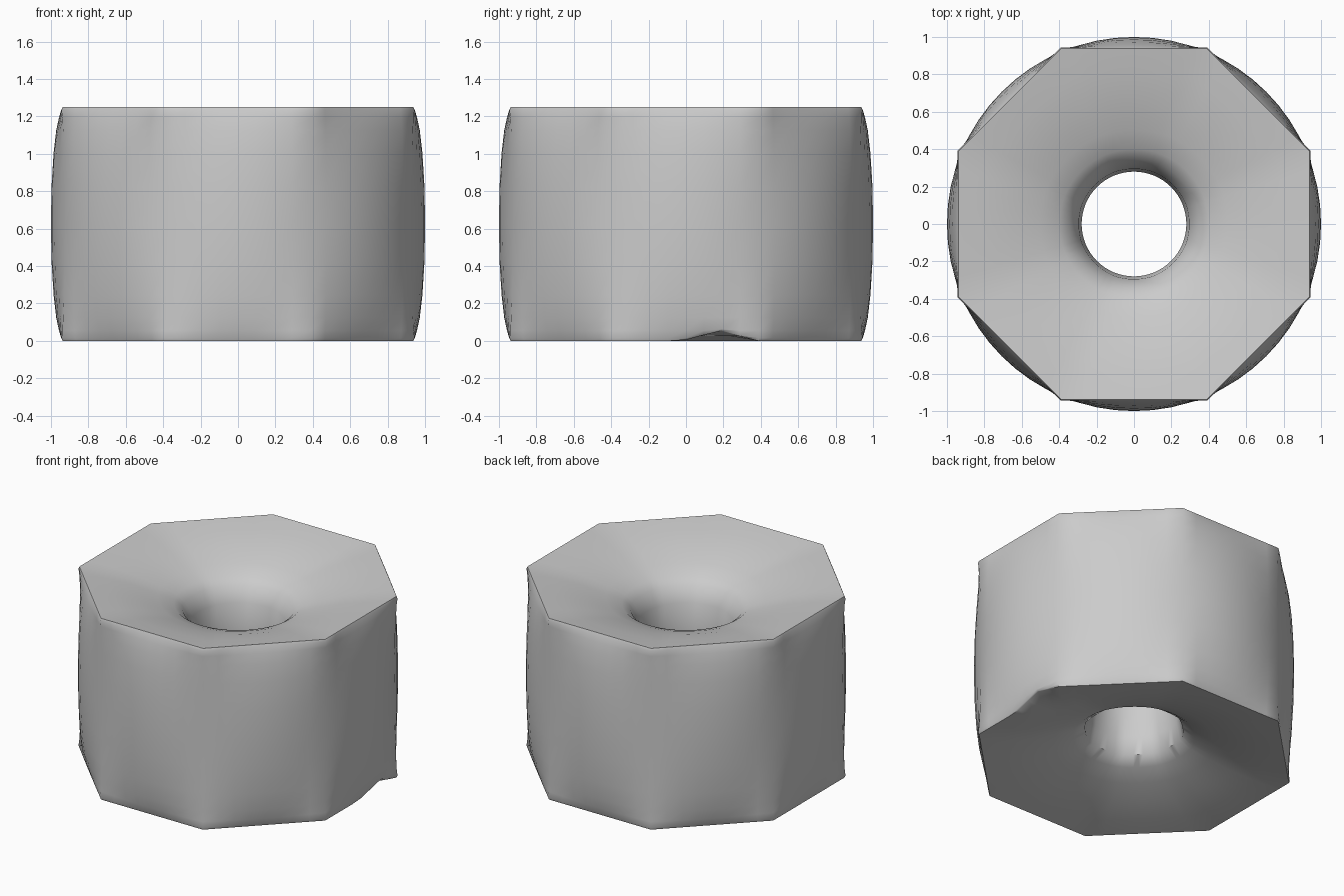
import bpy, bmesh, math

if "Cube" in bpy.data.objects:
    bpy.data.objects.remove(bpy.data.objects["Cube"])

SEGMENTS = 64
# Closed profile: (flat-side radius, height, octagon amount), outer wall then dish, bore, lower dish
HALF_WALL = [(1.0, 0.0, 0.0), (0.997, 0.20, 0.06), (0.986, 0.38, 0.25),
             (0.972, 0.50, 0.5), (0.957, 0.57, 0.75), (0.945, 0.61, 0.98), (0.938, 0.625, 1.0)]
DISH = [(0.80, 0.600, 0.75), (0.65, 0.565, 0.4), (0.50, 0.515, 0.15)]
MID = 0.625


def flip(points):
    return [(r, -z, o) for r, z, o in reversed(points)]


upper = DISH + [(0.40, 0.475, 0.0), (0.345, 0.435, 0.3), (0.295, 0.34, 0.1), (0.28, 0.15, 0.0)]
lower = [(0.28, -0.15, 0.0), (0.285, -0.30, 0.2), (0.305, -0.42, 0.5), (0.38, -0.47, 0.1)] + flip(DISH)
profile = HALF_WALL + upper + lower + flip(HALF_WALL[1:])


def ring_radius(r, octagon, angle):
    a = (angle + math.pi / 8) % (math.pi / 4) - math.pi / 8
    return r * ((1 - octagon) + octagon / math.cos(a))


# Octagonal body with bulging sides, dished ends and a flared bore
bm = bmesh.new()
rings = []
for r, z, octagon in profile:
    ring = []
    for i in range(SEGMENTS):
        t = 2 * math.pi * i / SEGMENTS
        rr = ring_radius(r, octagon, t)
        x, y, h = rr * math.cos(t), rr * math.sin(t), z + MID
        # Small chip in the lower right edge
        if x > 0.92 and h < 0.06:
            chip = 0.055 * max(0.0, 1 - abs(y - 0.18) / 0.2)
            h = max(h, chip + 0.2 * h)
        ring.append(bm.verts.new((x, y, h)))
    rings.append(ring)

for k, ring in enumerate(rings):
    after = rings[(k + 1) % len(rings)]
    for i in range(SEGMENTS):
        j = (i + 1) % SEGMENTS
        bm.faces.new((ring[i], ring[j], after[j], after[i]))
bmesh.ops.recalc_face_normals(bm, faces=bm.faces[:])

mesh = bpy.data.meshes.new("octagonal_body")
bm.to_mesh(mesh)
bm.free()
body = bpy.data.objects.new("octagonal_body", mesh)
bpy.context.collection.objects.link(body)
bpy.context.view_layer.objects.active = body
body.select_set(True)
bpy.ops.object.shade_smooth_by_angle(angle=math.radians(46))
